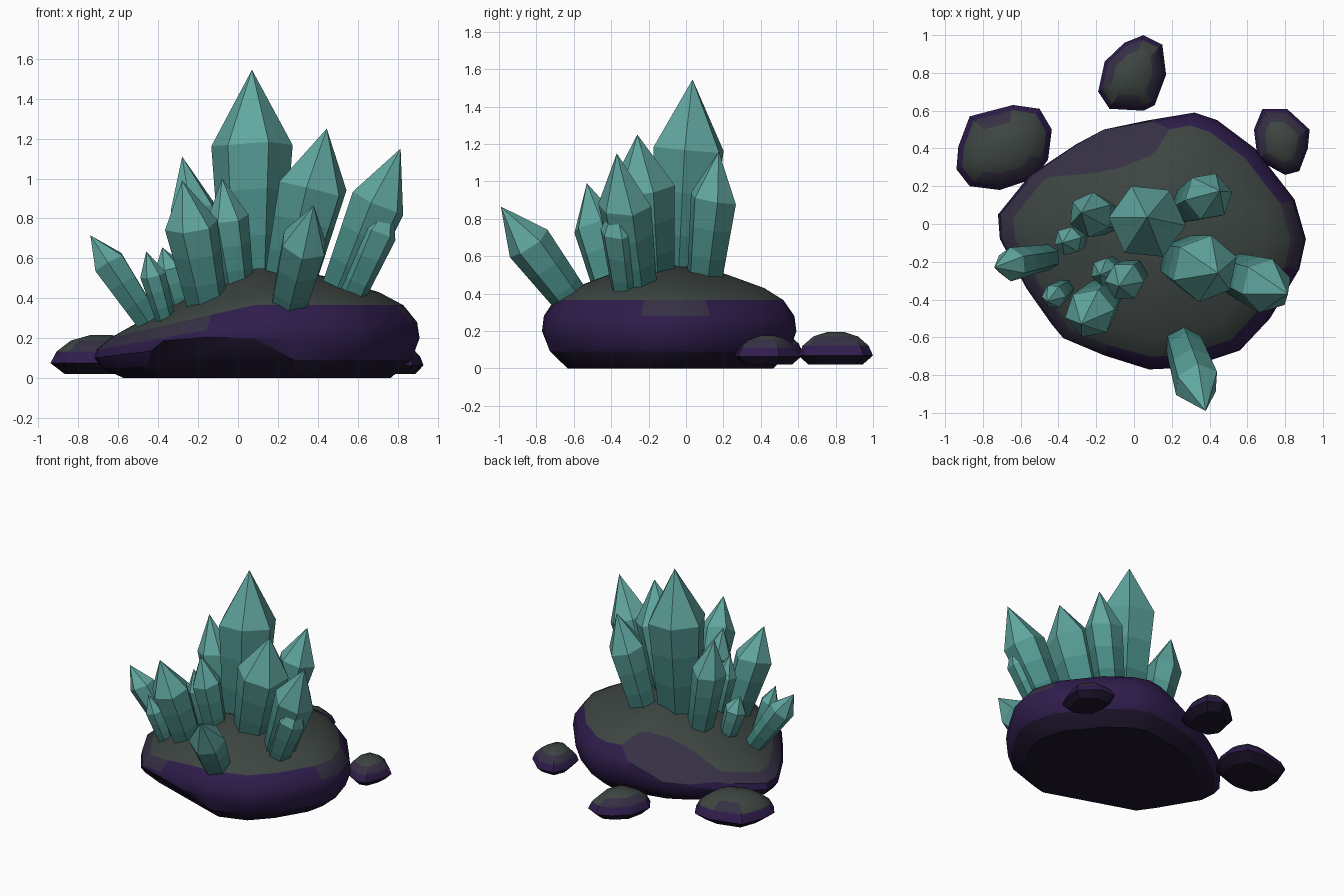
import bpy, bmesh, math, random
from mathutils import Vector

if "Cube" in bpy.data.objects:
    bpy.data.objects.remove(bpy.data.objects["Cube"])

random.seed(4)


def material(name, rgb):
    m = bpy.data.materials.new(name)
    m.diffuse_color = (*rgb, 1)
    m.use_nodes = True
    m.node_tree.nodes["Principled BSDF"].inputs["Base Color"].default_value = m.diffuse_color
    return m


ROCK = [material("rock_underside", (0.012, 0.007, 0.025)),
        material("rock_side", (0.028, 0.012, 0.072)),
        material("rock_shoulder", (0.036, 0.030, 0.058)),
        material("rock_top", (0.047, 0.060, 0.053))]
GEM = [material("crystal_root", (0.050, 0.215, 0.195)),
       material("crystal_lower", (0.068, 0.265, 0.240)),
       material("crystal_upper", (0.092, 0.325, 0.295)),
       material("crystal_tip", (0.120, 0.385, 0.350))]


def finish(bm, name, mats, smooth_angle=None):
    bmesh.ops.recalc_face_normals(bm, faces=bm.faces)
    me = bpy.data.meshes.new(name)
    bm.to_mesh(me)
    bm.free()
    for m in mats:
        me.materials.append(m)
    if smooth_angle:
        for p in me.polygons:
            p.use_smooth = True
        me.set_sharp_from_angle(angle=math.radians(smooth_angle))
    ob = bpy.data.objects.new(name, me)
    bpy.context.collection.objects.link(ob)
    return ob


def skin(bm, rings):
    """Bridge consecutive vertex rings; returns the faces of each band."""
    bands = []
    for a, b in zip(rings, rings[1:]):
        n = len(a)
        bands.append([bm.faces.new((a[i], a[(i + 1) % n], b[(i + 1) % n], b[i]))
                      for i in range(n)])
    return bands


def rock(name, outline, centre, levels, height=lambda x: 1.0, cuts=()):
    """Stack scaled copies of a plan outline, chip flat facets, colour by slope."""
    bm = bmesh.new()
    cx, cy = centre
    rings = []
    for s, z in levels:
        ring = []
        for x, y in outline:
            px, py = cx + (x - cx) * s, cy + (y - cy) * s
            ring.append(bm.verts.new((px, py, z * height(px))))
        rings.append(ring)
    skin(bm, rings)
    bm.faces.new(rings[0])
    bm.faces.new(rings[-1])
    for point, normal in cuts:
        r = bmesh.ops.bisect_plane(bm, geom=bm.verts[:] + bm.edges[:] + bm.faces[:],
                                   plane_co=point, plane_no=normal, clear_outer=True)
        rim = [e for e in r["geom_cut"] if isinstance(e, bmesh.types.BMEdge)]
        bmesh.ops.contextual_create(bm, geom=rim)
    bmesh.ops.recalc_face_normals(bm, faces=bm.faces)
    for f in bm.faces:
        nz = f.normal.z
        f.material_index = 0 if nz < -0.6 else 1 if nz < 0.6 else 2 if nz < 0.76 else 3
    return finish(bm, name, ROCK, 32)


def crystal(name, base, tip, r, shoulder=0.68, spin=0, blunt=0.0):
    """Six-sided shaft widening to a shoulder, closed by a point (or blunt end)."""
    base, tip = Vector(base), Vector(tip)
    axis = tip - base
    length = axis.length
    q = Vector((0, 0, 1)).rotation_difference(axis)
    lift = [random.uniform(-0.02, 0.02) * length for _ in range(6)]
    bm = bmesh.new()

    def ring(radius, h, wobble=0):
        return [bm.verts.new(base + q @ Vector((
            radius * math.cos(math.radians(spin + 60 * i)),
            radius * math.sin(math.radians(spin + 60 * i)),
            h * length + wobble * lift[i]))) for i in range(6)]

    rings = [ring(r * (0.72 + 0.28 * t), shoulder * t, t) for t in (0, 0.4, 0.7, 1)]
    if blunt:
        rings.append(ring(blunt, 1))
    for i, band in enumerate(skin(bm, rings)):
        for f in band:
            f.material_index = i
    bm.faces.new(rings[0])
    if blunt:
        bm.faces.new(rings[-1]).material_index = 3
    else:
        apex = bm.verts.new(tip)
        for i in range(6):
            bm.faces.new((rings[-1][i], rings[-1][(i + 1) % 6], apex)).material_index = 3
    return finish(bm, name, GEM)


# Main boulder, lower towards the left, chipped flat at front-left foot and back-left top
rock("base_rock",
     [(0.08, -0.77), (0.29, -0.76), (0.56, -0.67), (0.72, -0.50), (0.875, -0.24),
      (0.91, -0.08), (0.85, 0.13), (0.64, 0.40), (0.44, 0.55), (0.32, 0.59),
      (0.08, 0.55), (-0.16, 0.50), (-0.31, 0.42), (-0.55, 0.26), (-0.72, 0.05),
      (-0.71, -0.08), (-0.57, -0.34), (-0.38, -0.61), (-0.16, -0.70)],
     (0.1, -0.1),
     [(0.82, 0), (0.95, 0.09), (1, 0.20), (0.985, 0.28), (0.90, 0.365),
      (0.75, 0.43), (0.45, 0.505), (0.15, 0.55)],
     lambda x: min(1.0, 0.95 + 0.62 * x),
     [((-0.10, -0.70, 0.19), (-0.23, -0.68, -0.70)),
      ((-0.35, 0.40, 0.16), (-0.38, 0.63, 0.68))])

# Loose stones
STONES = {
    "stone_left": ((-0.685, 0.40), 0.215,
                   [(-0.87, 0.57), (-0.64, 0.63), (-0.50, 0.61), (-0.435, 0.50), (-0.455, 0.34),
                    (-0.53, 0.24), (-0.71, 0.18), (-0.87, 0.20), (-0.94, 0.29), (-0.93, 0.41)]),
    "stone_back": ((-0.01, 0.80), 0.195,
                   [(0.05, 1.0), (0.15, 0.95), (0.17, 0.79), (0.11, 0.63), (0.05, 0.60),
                    (-0.13, 0.61), (-0.19, 0.70), (-0.155, 0.86), (-0.05, 0.96)]),
    "stone_right": ((0.78, 0.435), 0.175,
                    [(0.68, 0.61), (0.81, 0.61), (0.93, 0.50), (0.92, 0.40), (0.875, 0.28),
                     (0.80, 0.26), (0.655, 0.34), (0.635, 0.50)]),
}
for name, (c, top, pts) in STONES.items():
    h = top - 0.02
    rock(name, pts, c, [(0.72, 0.02), (1, 0.02 + 0.28 * h), (0.88, 0.02 + 0.58 * h),
                        (0.60, 0.02 + 0.86 * h), (0.22, top)])

# Crystal cluster: base, tip, shoulder radius, shoulder position, spin, blunt end radius
CRYSTALS = {
    "crystal_centre": ((0.07, -0.03, 0.40), (0.07, 0.035, 1.545), 0.205, 0.68, -6),
    "crystal_right_tall": ((0.24, -0.19, 0.40), (0.445, -0.26, 1.25), 0.18, 0.66, 20),
    "crystal_right_outer": ((0.49, -0.25, 0.36), (0.815, -0.37, 1.15), 0.145, 0.65, 15),
    "crystal_back_right": ((0.27, 0.09, 0.40), (0.455, 0.175, 1.16), 0.13, 0.67, 10),
    "crystal_back_left": ((-0.13, 0.03, 0.36), (-0.28, 0.06, 1.11), 0.12, 0.66, 25),
    "crystal_front_left": ((-0.14, -0.36, 0.30), (-0.28, -0.53, 0.99), 0.135, 0.67, 10),
    "crystal_front_middle": ((0.01, -0.25, 0.38), (-0.08, -0.33, 1.0), 0.105, 0.67, 0),
    "crystal_inner_small": ((-0.11, -0.22, 0.38), (-0.18, -0.27, 0.85), 0.075, 0.68, 20),
    "crystal_left_tiny": ((-0.35, -0.33, 0.25), (-0.46, -0.41, 0.635), 0.065, 0.70, 0),
    "crystal_left_small": ((-0.28, -0.07, 0.30), (-0.38, -0.10, 0.655), 0.078, 0.70, 15),
    "crystal_left_long": ((-0.42, -0.17, 0.24), (-0.74, -0.23, 0.715), 0.09, 0.72, 30),
    "crystal_front": ((0.23, -0.54, 0.27), (0.38, -0.99, 0.865), 0.125, 0.68, 30),
    "crystal_right_blunt": ((0.52, -0.31, 0.32), (0.73, -0.37, 0.80), 0.10, 0.86, 10, 0.06),
}
for name, args in CRYSTALS.items():
    crystal(name, *args)
